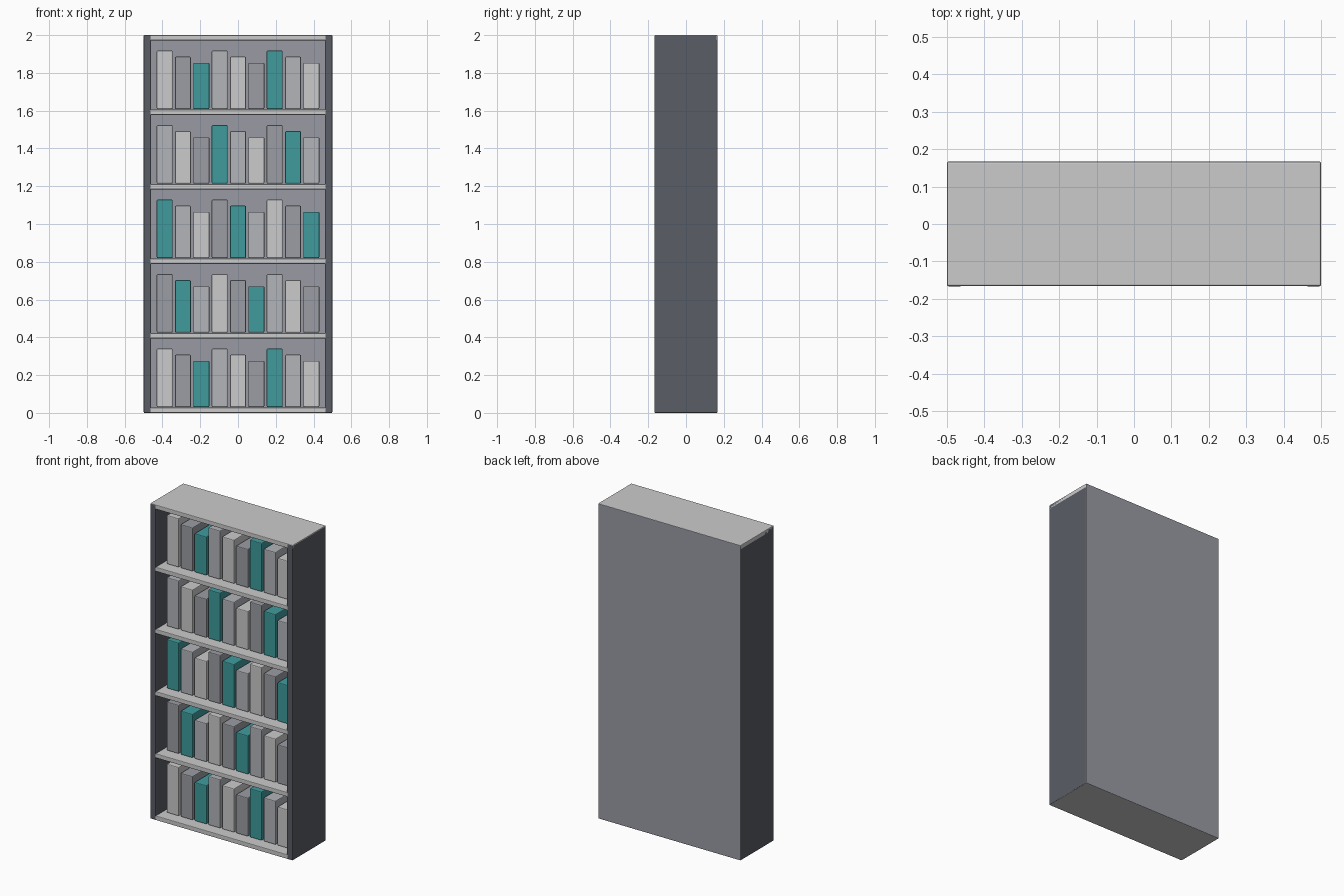
import bpy

if "Cube" in bpy.data.objects:
    bpy.data.objects.remove(bpy.data.objects["Cube"])

W, D, H = 1.0, 0.334, 2.0      # overall size
T_SIDE, T_SHELF, T_BACK = 0.04, 0.028, 0.02
ROWS, COLS = 5, 9


def material(name, rgb):
    m = bpy.data.materials.new(name)
    m.diffuse_color = (*rgb, 1)
    m.use_nodes = True
    m.node_tree.nodes["Principled BSDF"].inputs["Base Color"].default_value = m.diffuse_color
    return m


dark = material("dark_grey", (0.10, 0.11, 0.13))
pale = material("pale_grey", (0.60, 0.60, 0.63))
mid = material("mid_grey", (0.32, 0.33, 0.37))
book_mats = [material("book_light", (0.62, 0.63, 0.65)),
             material("book_dark", (0.33, 0.34, 0.37)),
             material("book_teal", (0.05, 0.33, 0.34)),
             material("book_mid", (0.45, 0.46, 0.49))]


def box(name, lo, hi, mat, bevel):
    """Lightly bevelled box between two corners."""
    bpy.ops.mesh.primitive_cube_add(size=1, location=[(a + b) / 2 for a, b in zip(lo, hi)])
    ob = bpy.context.object
    ob.name = name
    ob.scale = [b - a for a, b in zip(lo, hi)]
    bpy.ops.object.transform_apply(location=False, rotation=False, scale=True)
    ob.data.materials.append(mat)
    mod = ob.modifiers.new("soft_edges", 'BEVEL')
    mod.width = bevel
    mod.segments = 2
    return ob


# Side panels
e = 0.001
for side, x0 in (("left", -W / 2), ("right", W / 2 - T_SIDE)):
    box(side + "_side_panel", (x0, -D / 2, e), (x0 + T_SIDE, D / 2 - e, H - e), dark, 0.005)

# Back panel
box("back_panel", (-W / 2 + e, D / 2 - T_BACK, e), (W / 2 - e, D / 2, H - e), mid, 0.003)

# Shelves, with the base and top boards
pitch = (H - T_SHELF) / ROWS
for r in range(ROWS + 1):
    z = r * pitch
    inset = 0 if r == ROWS else e
    box(f"shelf_{r}", (-W / 2 + inset, -D / 2 + e, z), (W / 2 - inset, D / 2 - e, z + T_SHELF), pale, 0.004)

# Books: heights repeat in threes, colours shift one place per row
for r in range(ROWS):
    z = r * pitch + T_SHELF + 0.003
    for i in range(COLS):
        x = (i - 4) * 0.0971
        h = (0.309, 0.277, 0.245)[i % 3]
        box(f"book_{r}_{i}", (x - 0.042, -0.10, z), (x + 0.042, 0.12, z + h),
            book_mats[(i + r) % 4], 0.005)
